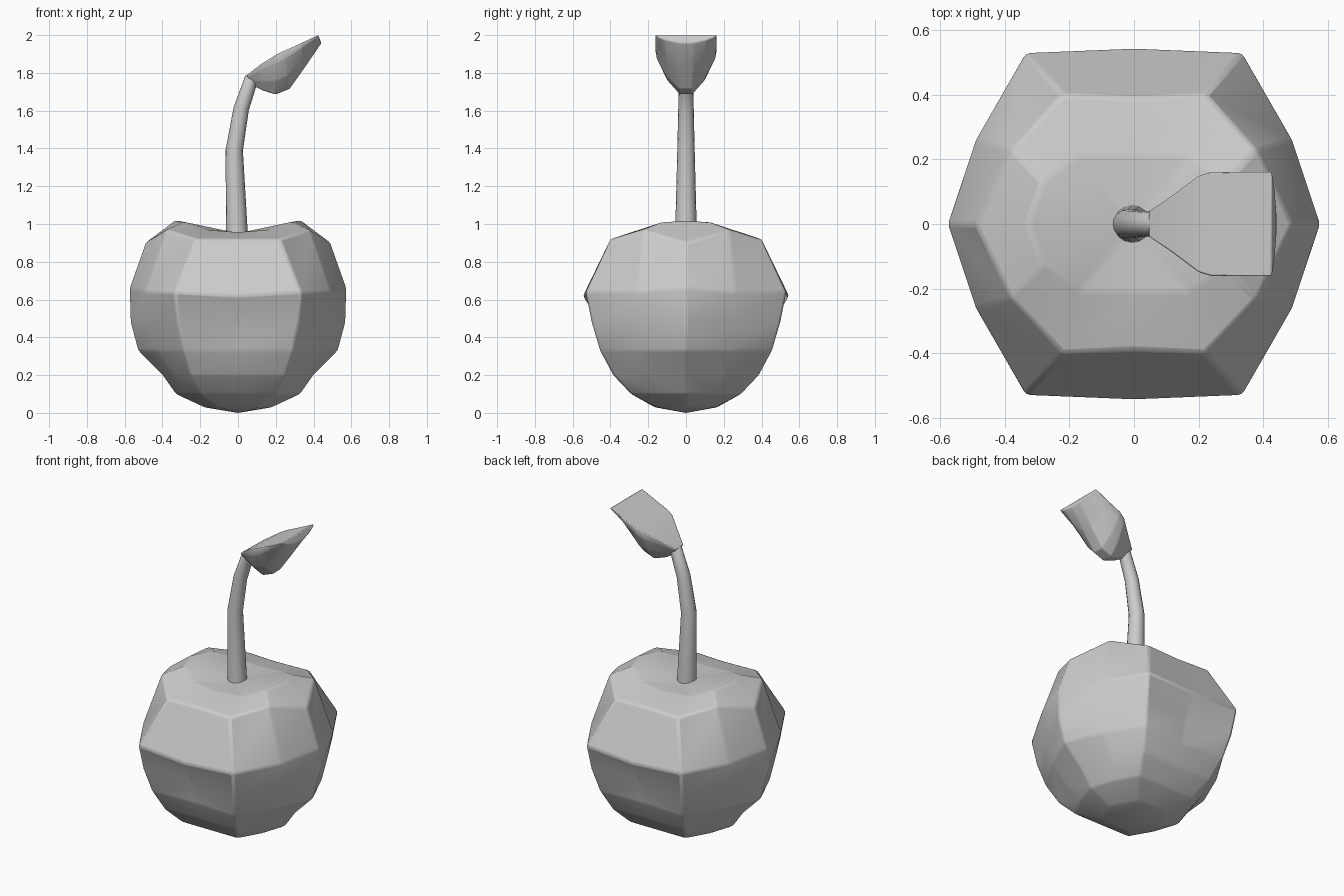
import bpy
import bmesh
import math
from mathutils import Vector

cube = bpy.data.objects.get("Cube")
if cube:
    bpy.data.objects.remove(cube, do_unlink=True)

# Single clay colour
clay = bpy.data.materials.new("clay_grey")
clay.use_nodes = True
clay.diffuse_color = (0.6, 0.6, 0.6, 1)
clay.node_tree.nodes["Principled BSDF"].inputs["Base Color"].default_value = (0.6, 0.6, 0.6, 1)


def loft(name, rings, start=None, end=None, bevel=0.0, angle=30):
    """Skin matching closed rings; the ends close to a point or a flat cap."""
    bm = bmesh.new()
    loops = [[bm.verts.new(p) for p in ring] for ring in rings]
    n = len(loops[0])
    for a, b in zip(loops, loops[1:]):
        for i in range(n):
            j = (i + 1) % n
            bm.faces.new((a[i], a[j], b[j], b[i]))
    for loop, tip in ((loops[0], start), (loops[-1], end)):
        if tip:
            v = bm.verts.new(tip)
            for i in range(n):
                bm.faces.new((loop[i], loop[(i + 1) % n], v))
        else:
            bm.faces.new(loop)
    bmesh.ops.recalc_face_normals(bm, faces=bm.faces)
    mesh = bpy.data.meshes.new(name)
    bm.to_mesh(mesh)
    bm.free()
    mesh.materials.append(clay)
    obj = bpy.data.objects.new(name, mesh)
    bpy.context.collection.objects.link(obj)
    if bevel:
        mod = obj.modifiers.new("soft_edges", "BEVEL")
        mod.width = bevel
        mod.segments = 2
        mod.limit_method = "ANGLE"
        mod.angle_limit = math.radians(10)
    bpy.ops.object.select_all(action="DESELECT")
    obj.select_set(True)
    bpy.context.view_layer.objects.active = obj
    bpy.ops.object.shade_smooth_by_angle(angle=math.radians(angle))
    return obj


def fruit_ring(side, mid, corner, front):
    """Mirror a quarter outline (side, mid, corner, front) into a full ring."""
    quarter = [(side[0], 0, side[1]), mid, corner, (0, front[0], front[1])]
    half = quarter + [(-x, y, z) for x, y, z in reversed(quarter[:-1])]
    return half + [(x, -y, z) for x, y, z in reversed(half[1:-1])]


# Six-sided fruit with a dimpled top
fruit = [
    fruit_ring((0.18, 0.03), (0.15, 0.08, 0.03), (0.1, 0.155, 0.03), (0.165, 0.03)),
    fruit_ring((0.33, 0.1), (0.28, 0.15, 0.1), (0.2, 0.29, 0.1), (0.29, 0.1)),
    fruit_ring((0.4, 0.2), (0.34, 0.2, 0.2), (0.25, 0.385, 0.2), (0.38, 0.2)),
    fruit_ring((0.53, 0.33), (0.43, 0.23, 0.33), (0.29, 0.455, 0.33), (0.44, 0.33)),
    fruit_ring((0.57, 0.48), (0.46, 0.25, 0.48), (0.32, 0.5, 0.48), (0.46, 0.48)),
    fruit_ring((0.575, 0.66), (0.49, 0.26, 0.64), (0.335, 0.53, 0.64), (0.545, 0.62)),
    fruit_ring((0.49, 0.9), (0.38, 0.23, 0.97), (0.22, 0.4, 0.92), (0.39, 0.92)),
    fruit_ring((0.33, 1.02), (0.28, 0.13, 1.01), (0.17, 0.21, 0.97), (0.21, 0.957)),
]
loft("fruit", fruit, (0, 0, 0), (0, 0, 0.95), bevel=0.012)

# Bent, tapering stem
path = [(-0.005, 0.93, 0.058), (-0.02, 1.39, 0.046), (0.017, 1.61, 0.041),
        (0.07, 1.765, 0.037), (0.13, 1.81, 0.03)]
stem = []
for k, (x, z, r) in enumerate(path):
    a, b = path[max(k - 1, 0)], path[min(k + 1, len(path) - 1)]
    along = Vector((b[0] - a[0], 0, b[1] - a[1])).normalized()
    across = Vector((along.z, 0, -along.x))
    stem.append([Vector((x, 0, z)) + across * r * math.cos(t) + Vector((0, r * math.sin(t), 0))
                 for t in (math.tau * i / 16 for i in range(16))])
loft("stem", stem, angle=40)


def leaf_ring(x, top, width, x_low, low):
    """Flat top edge with a rounded keel underneath."""
    half = [(1.0, 0.0), (0.95, 0.2), (0.65, 0.62), (0.22, 0.95)]
    pts = [(x + (x_low - x) * d, width * w, top + (low - top) * d) for w, d in half]
    return pts + [(px, -py, pz) for px, py, pz in reversed(pts)]


# Scoop-shaped leaf, flat above and keeled below
leaf = [
    leaf_ring(0.045, 1.787, 0.04, 0.085, 1.73),
    leaf_ring(0.12, 1.845, 0.09, 0.13, 1.7),
    leaf_ring(0.2, 1.895, 0.15, 0.2, 1.675),
    leaf_ring(0.24, 1.915, 0.162, 0.275, 1.705),
    leaf_ring(0.33, 1.955, 0.163, 0.36, 1.83),
    leaf_ring(0.425, 2.0, 0.163, 0.442, 1.955),
]
loft("leaf", leaf, bevel=0.008)
